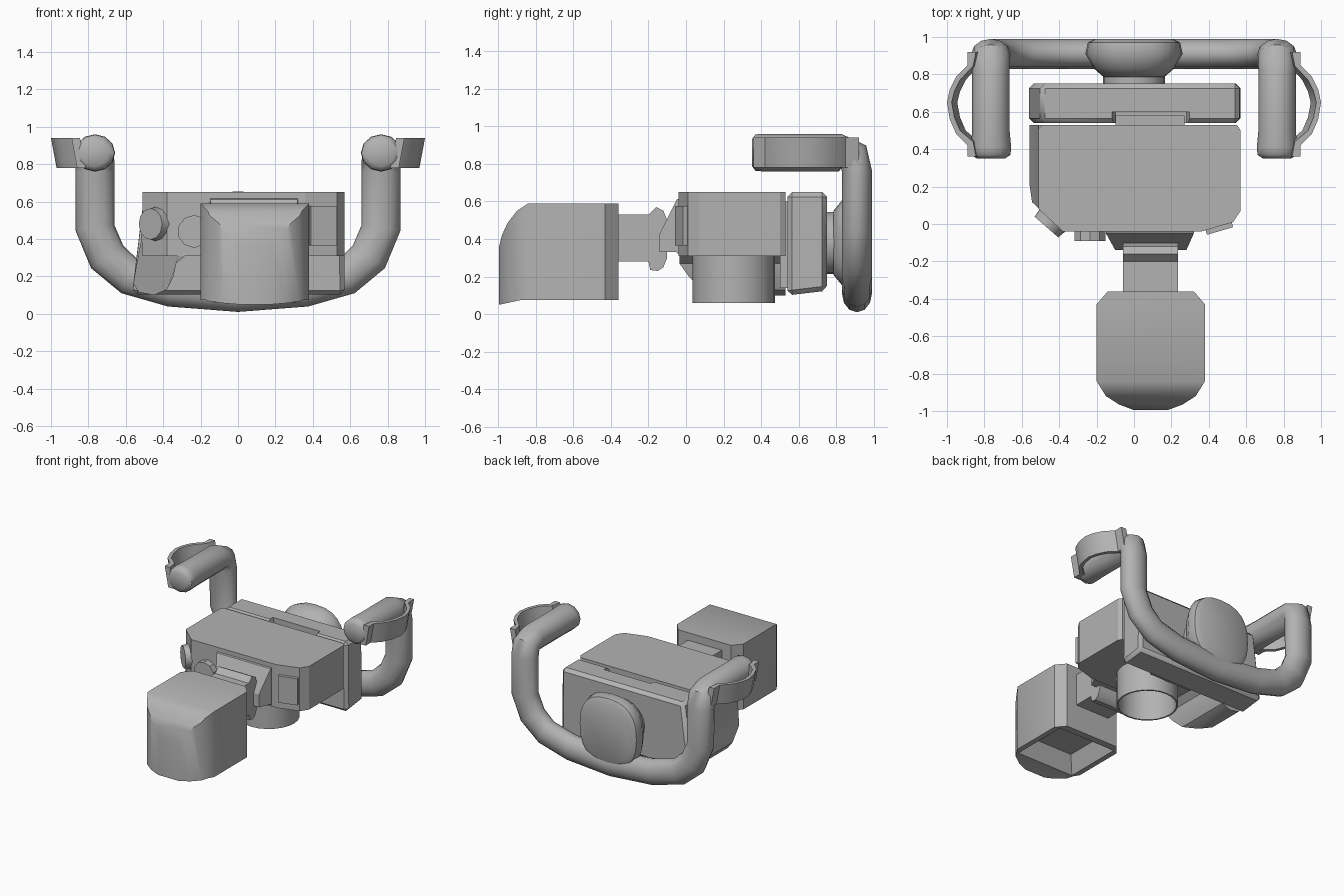
import bpy, bmesh, math
from mathutils import Vector, Matrix

if "Cube" in bpy.data.objects:
    bpy.data.objects.remove(bpy.data.objects["Cube"])

grey = bpy.data.materials.new("plain grey")
grey.use_nodes = True
GREY = (0.45, 0.45, 0.45, 1)
grey.diffuse_color = GREY
grey.node_tree.nodes["Principled BSDF"].inputs["Base Color"].default_value = GREY


def finish(name, bm, angle=35):
    bmesh.ops.recalc_face_normals(bm, faces=bm.faces)
    mesh = bpy.data.meshes.new(name)
    bm.to_mesh(mesh)
    bm.free()
    mesh.materials.append(grey)
    mesh.shade_smooth()
    mesh.set_sharp_from_angle(angle=math.radians(angle))
    obj = bpy.data.objects.new(name, mesh)
    bpy.context.scene.collection.objects.link(obj)
    return obj


def loft(name, rings, angle=35):
    """Skin a list of equal-length rings and cap both ends."""
    bm = bmesh.new()
    loops = [[bm.verts.new(p) for p in ring] for ring in rings]
    for a, b in zip(loops, loops[1:]):
        for i in range(len(a)):
            j = (i + 1) % len(a)
            bm.faces.new((a[i], a[j], b[j], b[i]))
    bm.faces.new(loops[0])
    bm.faces.new(loops[-1])
    return finish(name, bm, angle)


def prism(name, outline, axis, low, high, angle=35):
    """Extrude a 2D outline along x, y or z."""
    place = {"x": lambda p, d: (d, p[0], p[1]),
             "y": lambda p, d: (p[0], d, p[1]),
             "z": lambda p, d: (p[0], p[1], d)}[axis]
    return loft(name, [[place(p, d) for p in outline] for d in (low, high)], angle)


def box_ring(x0, x1, y0, y1, z):
    return [(x0, y0, z), (x1, y0, z), (x1, y1, z), (x0, y1, z)]


def disc(name, centre, axis, radius, depth, sides=16, tip=1.0):
    bm = bmesh.new()
    turn = Vector(axis).to_track_quat("Z", "Y").to_matrix().to_4x4()
    bmesh.ops.create_cone(bm, cap_ends=True, segments=sides, radius1=radius,
                          radius2=radius * tip, depth=depth,
                          matrix=Matrix.Translation(centre) @ turn)
    return finish(name, bm)


def apply_modifiers(obj, angle=35):
    graph = bpy.context.evaluated_depsgraph_get()
    mesh = bpy.data.meshes.new_from_object(obj.evaluated_get(graph))
    obj.modifiers.clear()
    obj.data = mesh
    mesh.shade_smooth()
    mesh.set_sharp_from_angle(angle=math.radians(angle))


def carve(obj, cutter, operation):
    mod = obj.modifiers.new("carve", "BOOLEAN")
    mod.operation, mod.solver, mod.object = operation, "EXACT", cutter
    apply_modifiers(obj)
    bpy.data.objects.remove(cutter)


def bevel(obj, width):
    mod = obj.modifiers.new("bevel", "BEVEL")
    mod.width, mod.segments = width, 1
    apply_modifiers(obj)


# Handlebar: one swept tube from grip tip to grip tip
# each point: x, y, z, radius across the bend plane, radius in it
half = [(0, .91, .11, .08, .1), (.36, .91, .138, .08, .1), (.58, .91, .2, .08, .1),
        (.7, .91, .305, .08, .105), (.765, .91, .46, .08, .105),
        (.765, .91, .76, .08, .105), (.765, .892, .838, .09, .103),
        (.765, .82, .86, .1, .1), (.765, .5, .86, .1, .1), (.765, .41, .86, .1, .108),
        (.765, .37, .86, .097, .105), (.765, .35, .86, .07, .075)]
path = [(-p[0], *p[1:]) for p in half[:0:-1]] + half
rings = []
for i, p in enumerate(path):
    centre = Vector(p[:3])
    t = (Vector(path[min(i + 1, len(path) - 1)][:3]) - Vector(path[max(i - 1, 0)][:3])).normalized()
    if abs(t.y) > .02:
        n2 = Vector((-math.copysign(1, p[0]), 0, 0))
    else:
        n2 = t.cross(Vector((0, 1, 0)))
    n1 = n2.cross(t)
    turns = [math.tau * k / 12 for k in range(12)]
    rings.append([centre + n1 * p[3] * math.cos(a) + n2 * p[4] * math.sin(a) for a in turns])
loft("handlebar", rings, 50)

# Rounded pad in the middle of the handlebar, with its neck
rings = []
for y, s in ((.785, .62), (.83, .82), (.91, 1), (.97, .95), (.99, .8)):
    ring = []
    for k in range(24):
        c, n = math.cos(math.tau * k / 24), math.sin(math.tau * k / 24)
        ring.append((.26 * s * math.copysign(abs(c) ** .8, c), y,
                     .38 + .275 * s * math.copysign(abs(n) ** .8, n)))
    rings.append(ring)
loft("handlebar_pad", rings, 50)
disc("handlebar_neck", (0, .765, .38), (0, 1, 0), .165, .08, 20)

# Hand straps on the outside of both grips
outer = [(.89, .92), (.89, .85), (.95, .79), (.985, .72), (1, .65),
         (.985, .56), (.95, .48), (.89, .42), (.89, .36)]
inner = [(.845, .36), (.86, .44), (.93, .5), (.96, .57), (.975, .65),
         (.96, .71), (.93, .77), (.86, .845), (.845, .92)]
for side, label in ((1, "left"), (-1, "right")):
    loft(label + "_hand_strap",
         [[(side * (x - lean), y, z) for x, y in outer + inner]
          for z, lean in ((.78, .03), (.94, 0))])

# Main body
prism("main_body", [(-.51, .51), (-.49, .53), (.55, .53), (.57, .5), (.57, .07), (.53, .01),
                    (.36, -.04), (-.38, -.04), (-.51, .08)], "z", .31, .65, 15)

# Moulded side grip below the body, its front cut back to follow the body
profile = [(-.51, .5), (-.52, .38), (-.545, .25), (-.56, .16), (-.53, .115), (-.45, .1),
           (-.38, .13), (-.345, .2), (-.33, .27), (-.28, .312), (-.28, .5)]


def grip_front(x, z):
    return -.035 + max(0, -.38 - x) * .92 + max(0, .25 - z)


loft("side_grip", [[(x, grip_front(x, z), z) for x, z in profile],
                   [(x, .53, z) for x, z in profile]])

# Back plate with a shallow notch in its top edge
plate = loft("back_plate", [[(-.5, y, .65), (.565, y, .65), (.57, y, low), (-.565, y, low)]
                            for y, low in ((.54, .1), (.75, .125))])
bevel(plate, .025)
carve(plate, loft("notch_cutter", [box_ring(-.1, .28, .5, .6, .59),
                                   box_ring(-.13, .31, .5, .6, .7)]), "DIFFERENCE")
loft("plate_joint", [box_ring(-.1, .27, .5, .58, .14), box_ring(-.1, .27, .5, .58, .6)])

# Open lens tube under the body
loft("lens_tube", [[(.09 + r * math.cos(math.tau * k / 24), .255 + r * math.sin(math.tau * k / 24), z)
                    for k in range(24)]
                   for r, z in ((.22, .32), (.22, .06), (.208, .06), (.208, .3))])

# Front controls
disc("front_knob", (-.235, -.06, .44), (0, -1, 0), .088, .06, 10)
disc("corner_knob", (-.445, .01, .48), (-.66, -.75, 0), .095, .07, 12, .88)
button = loft("front_button", [box_ring(-.073, .073, -.018, .018, z) for z in (.365, .575)])
button.location = (.455, -.02, 0)
button.rotation_euler.z = math.radians(16.4)

# Bracket and arm that carry the hood
loft("arm_bracket", [[(-.15, -.03, .31), (-.15, -.03, .62), (.32, -.03, .62), (.32, -.03, .31)],
                     [(-.15, -.05, .33), (-.15, -.05, .61), (.32, -.05, .61), (.32, -.05, .33)],
                     [(-.1, -.14, .33), (-.1, -.14, .43), (.28, -.14, .43), (.28, -.14, .33)]], 10)
prism("hood_arm", [(-.38, .53), (-.2, .53), (-.16, .57), (-.12, .55), (-.1, .5), (-.1, .3),
                   (-.12, .25), (-.15, .23), (-.19, .235), (-.2, .28), (-.38, .28)],
      "x", -.06, .235)

# Hood: rounded plan crossed with a curved side profile, hollow underneath
hood = prism("viewing_hood", [(-.2, -.43), (-.14, -.36), (.32, -.36), (.38, -.43), (.38, -.84),
                              (.33, -.92), (.26, -.965), (.18, -.995), (0, -.995), (-.08, -.965),
                              (-.15, -.92), (-.2, -.84)], "z", 0, .7)
carve(hood, prism("hood_profile", [(-.3, .59), (-.84, .59), (-.9, .55), (-.95, .485), (-.98, .42),
                                   (-1, .34), (-1.02, .2), (-1.02, .045), (-.88, .075), (-.3, .075)],
                  "x", -.5, .7), "INTERSECT")
carve(hood, loft("hood_recess", [box_ring(-.18, .36, -.9, -.4, .03),
                                 box_ring(-.1, .28, -.82, -.46, .2)]), "DIFFERENCE")
